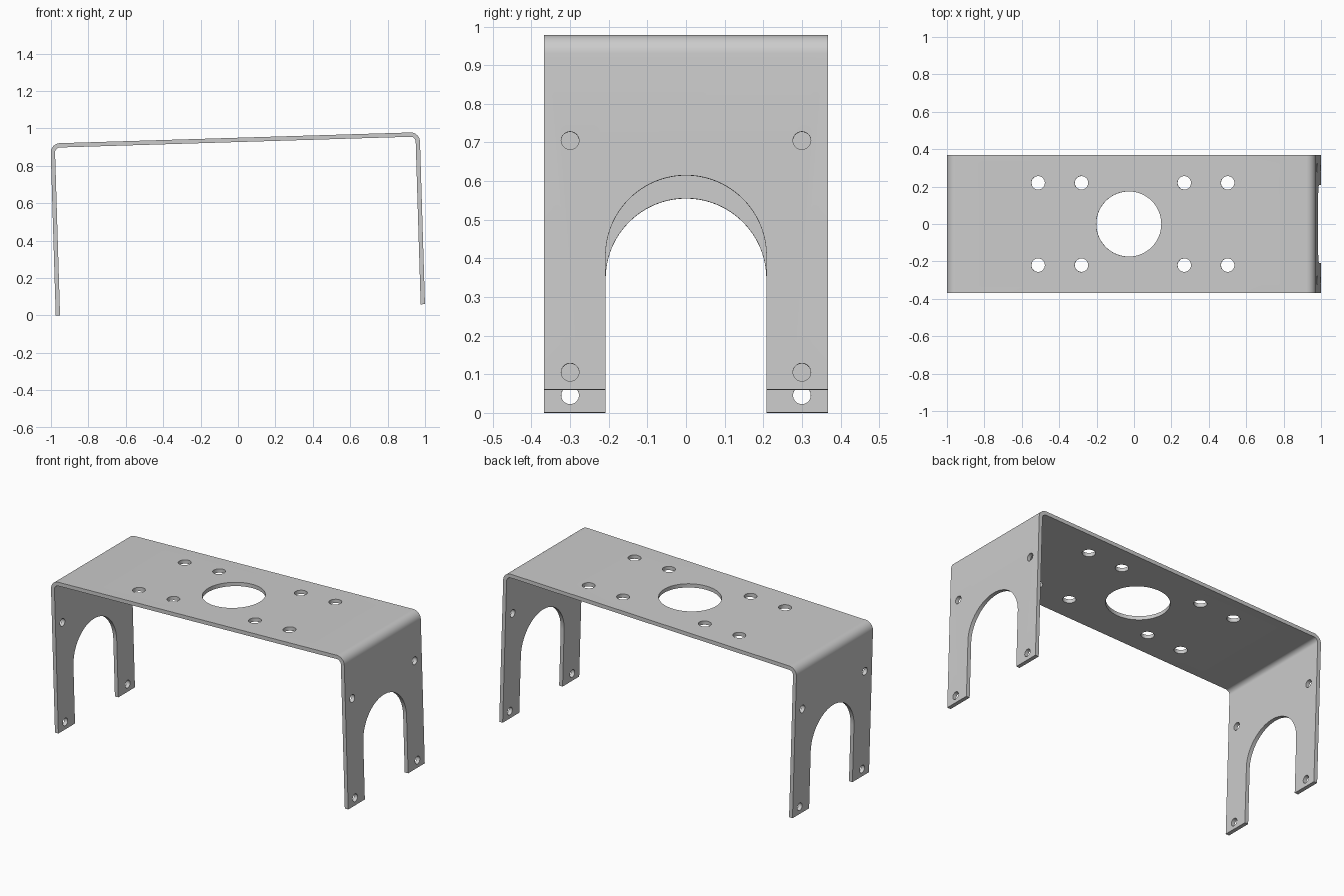
import bpy, bmesh, math
from mathutils import Matrix, Vector

if "Cube" in bpy.data.objects:
    bpy.data.objects.remove(bpy.data.objects["Cube"])

TILT = math.radians(1.75)          # whole bracket leans slightly about y
W, H, D = 1.975, 0.92, 0.368       # outer width, height, half depth
T, R = 0.023, 0.05                 # sheet thickness, outer bend radius
PLACE = Matrix.Translation((-0.9745, 0, 0)) @ Matrix.Rotation(-TILT, 4, 'Y')


def prism(bm, pts, sweep):
    """Extrude a closed loop of points along a vector."""
    face = bm.faces.new([bm.verts.new(p) for p in pts])
    out = bmesh.ops.extrude_face_region(bm, geom=[face])
    verts = [g for g in out['geom'] if isinstance(g, bmesh.types.BMVert)]
    bmesh.ops.translate(bm, verts=verts, vec=Vector(sweep))


def arc(cx, cy, r, a0, a1, n):
    return [(cx + r * math.cos(math.radians(a0 + (a1 - a0) * i / n)),
             cy + r * math.sin(math.radians(a0 + (a1 - a0) * i / n))) for i in range(n + 1)]


def circle(cx, cy, r, n=40):
    return arc(cx, cy, r, 0, 360, n)[:-1]


def make(name, bm):
    bmesh.ops.recalc_face_normals(bm, faces=bm.faces)
    bm.transform(PLACE)
    me = bpy.data.meshes.new(name)
    bm.to_mesh(me)
    bm.free()
    ob = bpy.data.objects.new(name, me)
    bpy.context.collection.objects.link(ob)
    return ob


# bent sheet: U-shaped profile with rounded bends
outer = [(0, 0)] + arc(R, H - R, R, 180, 90, 10) + arc(W - R, H - R, R, 90, 0, 10) + [(W, 0)]
inner = [(W - T, 0)] + arc(W - R, H - R, R - T, 0, 90, 10) + arc(R, H - R, R - T, 90, 180, 10) + [(T, 0)]
bm = bmesh.new()
prism(bm, [(x, -D, z) for x, z in outer + inner], (0, 2 * D, 0))
bracket = make("bracket", bm)

# cutters: arches and screw holes pass through both legs
bm = bmesh.new()
arch = [(0.208, -0.2)] + arc(0, 0.347, 0.208, 0, 180, 48) + [(-0.208, -0.2)]
loops = [arch] + [circle(y, z, 0.023) for y in (-0.3, 0.3) for z in (0.045, 0.645)]
for loop in loops:
    prism(bm, [(-0.2, y, z) for y, z in loop], (W + 0.4, 0, 0))

# cutters: centre opening and mounting holes in the top plate
top = [circle(0.975, 0, 0.174, 64)]
top += [circle(0.997 + x, y, 0.036) for x in (-0.507, -0.275, 0.275, 0.507) for y in (-0.22, 0.22)]
for loop in top:
    prism(bm, [(x, y, H - 0.15) for x, y in loop], (0, 0, 0.3))
cutter = make("hole_cutter", bm)
cutter.hide_render = True

mod = bracket.modifiers.new("holes", 'BOOLEAN')
mod.operation = 'DIFFERENCE'
mod.solver = 'EXACT'
mod.object = cutter
bpy.context.view_layer.objects.active = bracket
bracket.select_set(True)
bpy.ops.object.modifier_apply(modifier=mod.name)
bpy.data.objects.remove(cutter)
bpy.ops.object.shade_smooth_by_angle(angle=math.radians(30))
